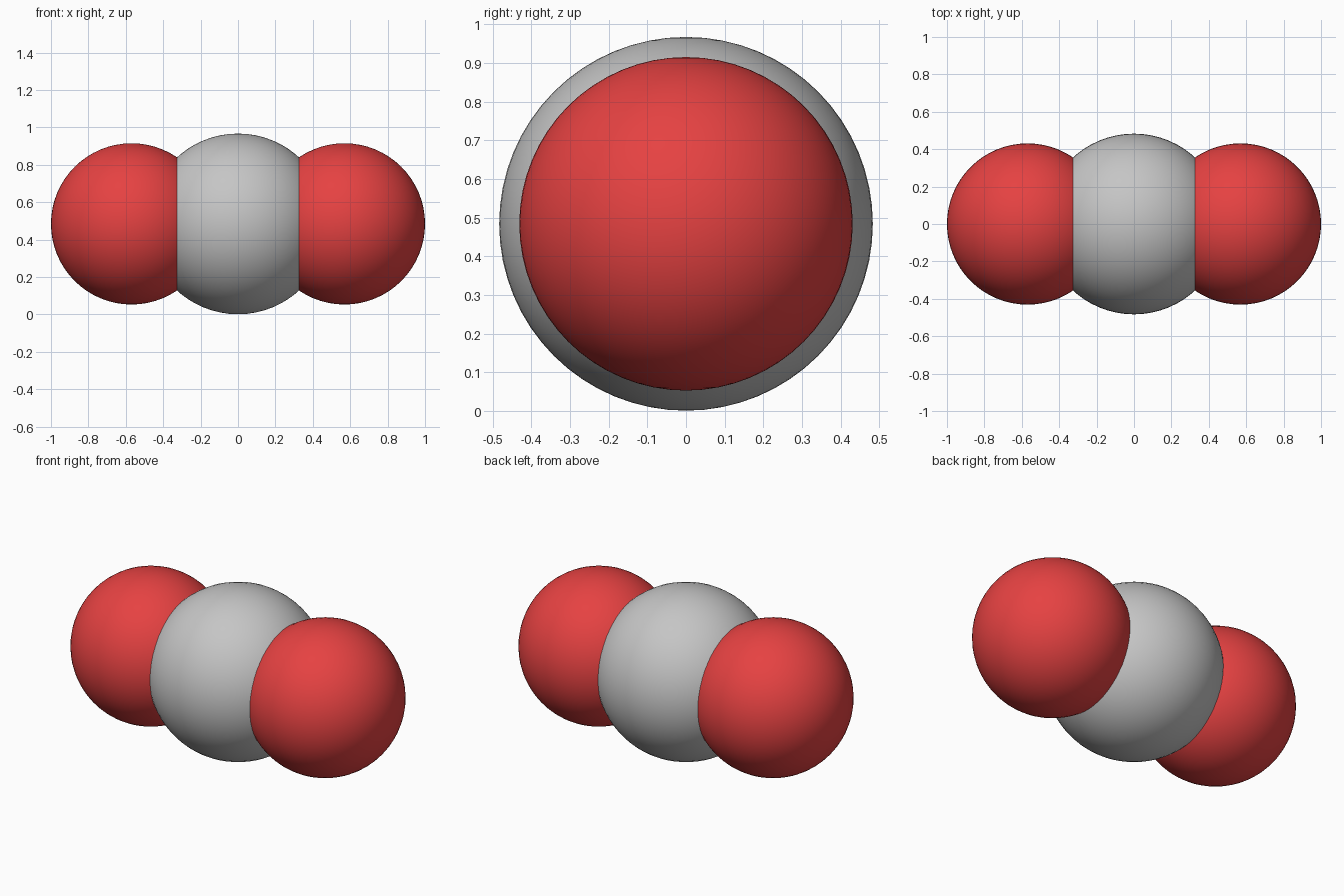
import bpy

cube = bpy.data.objects.get("Cube")
if cube:
    bpy.data.objects.remove(cube, do_unlink=True)

CENTRE_Z = 0.484


def make_material(name, colour):
    mat = bpy.data.materials.new(name)
    mat.use_nodes = True
    mat.diffuse_color = colour
    mat.node_tree.nodes["Principled BSDF"].inputs["Base Color"].default_value = colour
    return mat


def make_ball(name, x, radius, mat):
    bpy.ops.mesh.primitive_uv_sphere_add(
        segments=64, ring_count=32, radius=radius, location=(x, 0, CENTRE_Z))
    ball = bpy.context.object
    ball.name = name
    ball.data.materials.append(mat)
    bpy.ops.object.shade_smooth()
    return ball


grey = make_material("grey", (0.56, 0.56, 0.56, 1))
red = make_material("red", (0.79, 0.054, 0.054, 1))

# Large middle ball
make_ball("centre_ball", 0, 0.483, grey)

# Two smaller outer balls, sunk into the middle one
for side, sign in (("left", 1), ("right", -1)):
    make_ball(side + "_ball", sign * 0.569, 0.431, red)
